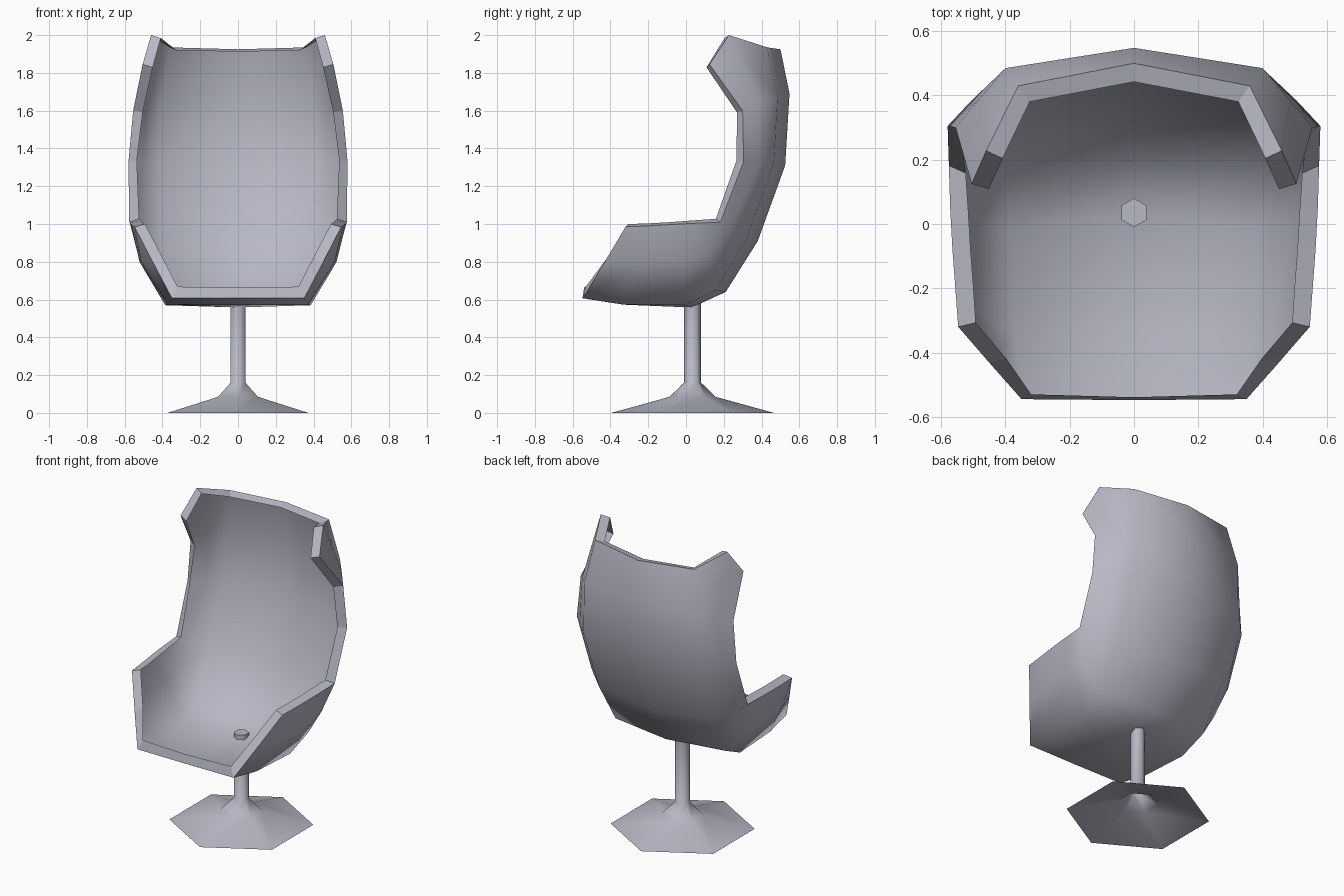
import bpy, bmesh, math

cube = bpy.data.objects.get("Cube")
if cube:
    bpy.data.objects.remove(cube, do_unlink=True)

grey = bpy.data.materials.new("lavender_grey")
grey.use_nodes = True
colour = (0.48, 0.48, 0.56, 1)
grey.diffuse_color = colour
grey.node_tree.nodes["Principled BSDF"].inputs["Base Color"].default_value = colour


def finish(name, bm):
    """Turn a bmesh into the selected object."""
    mesh = bpy.data.meshes.new(name)
    bm.normal_update()
    bm.to_mesh(mesh)
    bm.free()
    obj = bpy.data.objects.new(name, mesh)
    bpy.context.collection.objects.link(obj)
    mesh.materials.append(grey)
    bpy.ops.object.select_all(action='DESELECT')
    obj.select_set(True)
    bpy.context.view_layer.objects.active = obj
    return obj


# Seat shell: half sections from the front lip to the top of the back,
# each running from the centre line out to the rim
sections = [
    [(0, -.548, .607), (.35, -.545, .607), (.450, -.432, .797), (.547, -.32, .985)],
    [(0, -.33, .573), (.37, -.34, .575), (.512, -.26, .80), (.556, -.2, .99)],
    [(0, .03, .558), (.385, -.01, .57), (.522, .0, .80), (.565, -.08, .997)],
    [(0, .21, .64), (.40, .16, .65), (.53, .11, .84), (.572, .05, 1.004)],
    [(0, .38, .91), (.41, .32, .92), (.533, .22, .965), (.576, .182, 1.01)],
    [(0, .525, 1.31), (.42, .465, 1.32), (.505, .385, 1.325), (.58, .305, 1.33)],
    [(0, .548, 1.69), (.40, .485, 1.67), (.485, .385, 1.64), (.555, .3, 1.6)],
    [(0, .50, 1.925), (.36, .43, 1.935), (.46, .228, 2.0), (.505, .125, 1.845)],
]
bm = bmesh.new()
rows = []
for half in sections:
    full = [(-x, y, z) for x, y, z in half[:0:-1]] + half
    rows.append([bm.verts.new(p) for p in full])
for low, high in zip(rows, rows[1:]):
    for i in range(len(low) - 1):
        bm.faces.new((low[i], high[i], high[i + 1], low[i + 1]))
shell = finish("seat_shell", bm)
mesh = shell.data
skin_faces = len(mesh.polygons)

# Flange turned inward around the open edge of the thin shell
flange = shell.modifiers.new("flange", 'SOLIDIFY')
flange.thickness = 0.058
flange.offset = -1
flange.use_even_offset = True
flange.use_rim_only = True
bpy.ops.object.modifier_apply(modifier=flange.name)

# Smooth skin with a crisp flange
bpy.ops.object.shade_smooth()
rim = {key for p in mesh.polygons if p.index >= skin_faces for key in p.edge_keys}
for edge in mesh.edges:
    edge.use_edge_sharp = edge.key in rim

# Pedestal: hexagonal foot flowing into a thin column
bm = bmesh.new()
profile = [(.43, 0), (.122, .085), (.045, .16), (.045, .59)]
rings = []
for r, z in profile:
    angles = [math.pi / 2 + k * math.pi / 3 for k in range(6)]
    rings.append([bm.verts.new((r * math.cos(a), .035 + r * math.sin(a), z))
                  for a in angles])
for low, high in zip(rings, rings[1:]):
    for k in range(6):
        n = (k + 1) % 6
        bm.faces.new((low[k], low[n], high[n], high[k]))
bm.faces.new(rings[-1])
finish("pedestal", bm)
bpy.ops.object.shade_smooth_by_angle(angle=math.radians(65))
